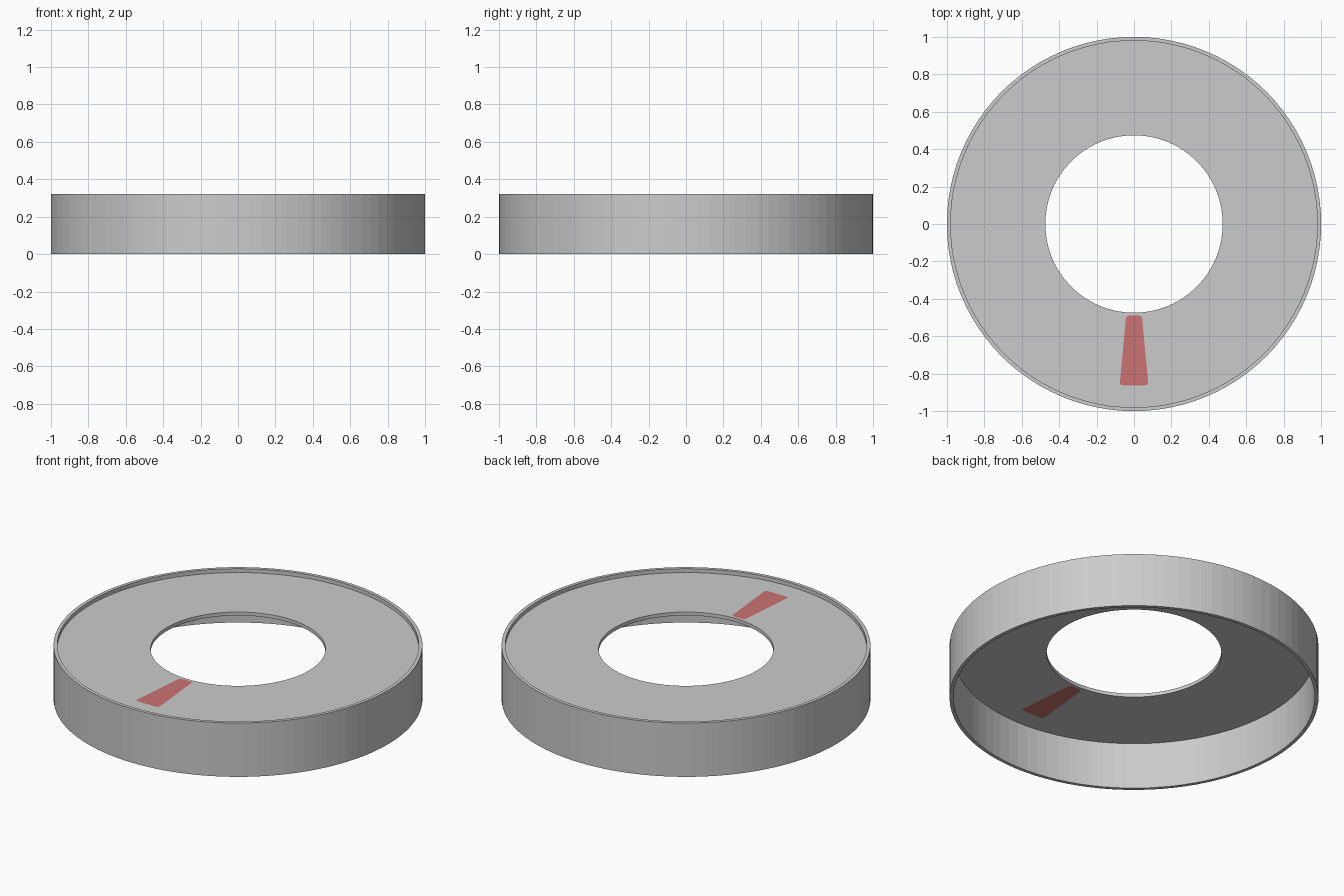
import bpy, bmesh, math
from mathutils import Vector

if "Cube" in bpy.data.objects:
    bpy.data.objects.remove(bpy.data.objects["Cube"])

SEG = 96
TOP, PLATE_Z, PLATE_T = 0.322, 0.299, 0.021
R_OUT, R_IN, R_HOLE = 1.0, 0.98, 0.474


def material(name, rgb):
    m = bpy.data.materials.new(name)
    m.diffuse_color = (*rgb, 1)
    m.use_nodes = True
    m.node_tree.nodes["Principled BSDF"].inputs["Base Color"].default_value = m.diffuse_color
    return m


grey = material("plain grey", (0.60, 0.60, 0.60))
red = material("marker red", (0.60, 0.17, 0.17))


def finish(bm, name, mats):
    me = bpy.data.meshes.new(name)
    bm.to_mesh(me)
    bm.free()
    ob = bpy.data.objects.new(name, me)
    bpy.context.collection.objects.link(ob)
    for m in mats:
        me.materials.append(m)
    return ob


def circle(r, z):
    return [Vector((r * math.cos(2 * math.pi * i / SEG), r * math.sin(2 * math.pi * i / SEG), z))
            for i in range(SEG)]


def rounded(corners, r, z, steps=5):
    # polygon with each corner replaced by a small curve
    pts = []
    for i, c in enumerate(corners):
        c = Vector(c)
        a = c + (Vector(corners[i - 1]) - c).normalized() * r
        b = c + (Vector(corners[(i + 1) % len(corners)]) - c).normalized() * r
        for k in range(steps + 1):
            t = k / steps
            p = a * (1 - t) ** 2 + c * 2 * t * (1 - t) + b * t * t
            pts.append(Vector((p.x, p.y, z)))
    return pts


# Outer wall: thin open tube, four rings joined in a loop
bm = bmesh.new()
rings = [[bm.verts.new(p) for p in circle(r, z)]
         for r, z in ((R_OUT, 0), (R_OUT, TOP), (R_IN, TOP), (R_IN, 0))]
for a, b in zip(rings, rings[1:] + rings[:1]):
    for i in range(SEG):
        j = (i + 1) % SEG
        bm.faces.new((a[i], a[j], b[j], b[i]))
bmesh.ops.recalc_face_normals(bm, faces=bm.faces)
finish(bm, "outer_wall", [grey])

# Recessed disc with centre hole and a coloured wedge cut into its faces
bm = bmesh.new()
wedge = [(-0.077, -0.862), (0.077, -0.862), (0.042, -0.489), (-0.042, -0.489)]
loops = [circle(R_IN, PLATE_Z), circle(R_HOLE, PLATE_Z), rounded(wedge, 0.02, PLATE_Z)]
edges = []
for pts in loops:
    vs = [bm.verts.new(p) for p in pts]
    edges += [bm.edges.new((vs[i - 1], vs[i])) for i in range(len(vs))]
bmesh.ops.triangle_fill(bm, use_beauty=True, edges=edges, normal=(0, 0, 1))
mark = bm.faces.new(vs)
mark.material_index = 1
bm.normal_update()
for f in bm.faces:
    if f.normal.z < 0:
        f.normal_flip()
disc = finish(bm, "disc_plate", [grey, red])
mod = disc.modifiers.new("thickness", 'SOLIDIFY')
mod.thickness = PLATE_T
mod.offset = -1
